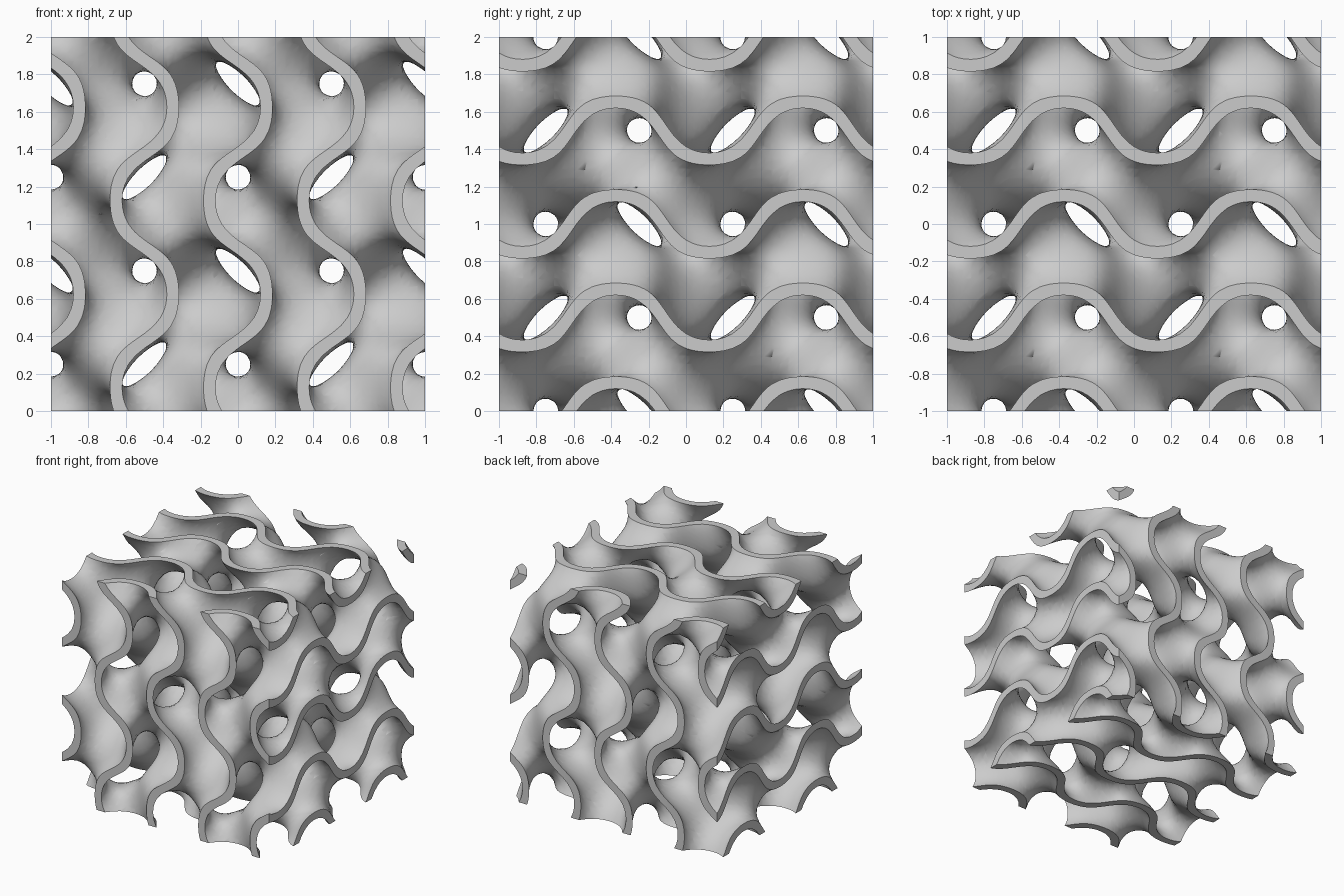
import bpy
import bmesh
from itertools import permutations, product
from math import sin, cos, tau
from mathutils import Vector

N = 24          # grid steps per period
LEVEL = 0.35    # half thickness of the wall, as a field value

if "Cube" in bpy.data.objects:
    bpy.data.objects.remove(bpy.data.objects["Cube"], do_unlink=True)


def field(p):
    """Periodic lattice function; the wall lies where it is near zero."""
    sx, sy, sz = (sin(tau * c) for c in p)
    cx, cy, cz = (cos(tau * c) for c in p)
    return sx * cy + sy * cz + sz * cx + cx * cy * cz - sx * sy * sz


def gradient(p):
    e = 0.001
    steps = (Vector((e, 0, 0)), Vector((0, e, 0)), Vector((0, 0, e)))
    return Vector([field(p + d) - field(p - d) for d in steps])


values = {k: field([c / N for c in k]) for k in product(range(N + 1), repeat=3)}
crossings = {}


def crossing(a, b, level):
    """Point on the grid edge a-b where the field equals the level."""
    key = (min(a, b), max(a, b), level)
    if key not in crossings:
        lo, hi = Vector(key[0]) / N, Vector(key[1]) / N
        rising = values[key[1]] > values[key[0]]
        for _ in range(12):
            mid = (lo + hi) / 2
            if (field(mid) > level) == rising:
                hi = mid
            else:
                lo = mid
        crossings[key] = (lo + hi) / 2
    return crossings[key]


def oriented(points, normal):
    """Wind a polygon so that it faces along the normal."""
    n = Vector()
    for i in range(1, len(points) - 1):
        n += (points[i] - points[0]).cross(points[i + 1] - points[0])
    return points if n.dot(normal) > 0 else points[::-1]


def slice_tetra(tet, level):
    above = [k for k in tet if values[k] > level]
    below = [k for k in tet if values[k] <= level]
    if not above or not below:
        return None
    if len(above) == 2:
        (a, b), (c, d) = above, below
        pairs = [(a, c), (a, d), (b, d), (b, c)]
    else:
        pairs = [(a, b) for a in above for b in below]
    points = [crossing(a, b, level) for a, b in pairs]
    middle = sum(points, Vector()) / len(points)
    return oriented(points, gradient(middle) * (1 if level > 0 else -1))


def clip_triangle(tri):
    """Part of a boundary triangle that lies inside the wall."""
    out = []
    for i, a in enumerate(tri):
        b = tri[(i + 1) % len(tri)]
        fa, fb = values[a], values[b]
        if abs(fa) <= LEVEL:
            out.append(Vector(a) / N)
        levels = [v for v in (LEVEL, -LEVEL) if (fa > v) != (fb > v)]
        out += [crossing(a, b, v) for v in sorted(levels, reverse=fa > fb)]
    return out


# Wall surfaces of one period, both sides
wall = []
for cell in product(range(N), repeat=3):
    for order in permutations(range(3)):
        corner = list(cell)
        tet = [cell]
        for axis in order:
            corner[axis] += 1
            tet.append(tuple(corner))
        for level in (LEVEL, -LEVEL):
            polygon = slice_tetra(tet, level)
            if polygon:
                wall.append(polygon)

# Repeat the period to fill the block
verts, faces, smooth = [], [], []


def add(points, offset, is_smooth):
    start = len(verts)
    verts.extend(p + offset for p in points)
    faces.append(range(start, len(verts)))
    smooth.append(is_smooth)


for offset in product((-1, 0), (-1, 0), (0, 1)):
    for polygon in wall:
        add(polygon, Vector(offset), True)

# Flat cut rims on the six sides of the block
low = Vector((-1, -1, 0))
for axis in range(3):
    u, v = (axis + 1) % 3, (axis + 2) % 3
    for i, j in product(range(N), repeat=2):
        for path in ((u, v), (v, u)):
            corner = [0, 0, 0]
            corner[u], corner[v] = i, j
            tri = [tuple(corner)]
            for step in path:
                corner[step] += 1
                tri.append(tuple(corner))
            points = clip_triangle(tri)
            if len(points) < 3:
                continue
            for side, a, b in product((0, 2), (0, 1), (0, 1)):
                offset = low.copy()
                offset[axis] += side
                offset[u] += a
                offset[v] += b
                normal = Vector()
                normal[axis] = side - 1
                add(oriented(points, normal), offset, False)

mesh = bpy.data.meshes.new("lattice_block")
mesh.from_pydata(verts, [], faces)
mesh.polygons.foreach_set("use_smooth", smooth)

# Weld the pieces, then collapse slivers away from the rims
bm = bmesh.new()
bm.from_mesh(mesh)
bmesh.ops.remove_doubles(bm, verts=bm.verts[:], dist=0.0001)
inner = [v for v in bm.verts
         if max(abs(v.co.x), abs(v.co.y), abs(v.co.z - 1)) < 0.999]
bmesh.ops.remove_doubles(bm, verts=inner, dist=0.009)
bm.to_mesh(mesh)
bm.free()

grey = bpy.data.materials.new("light_grey")
grey.use_nodes = True
grey.diffuse_color = (0.6, 0.6, 0.6, 1)
grey.node_tree.nodes["Principled BSDF"].inputs["Base Color"].default_value = (0.6, 0.6, 0.6, 1)
mesh.materials.append(grey)
block = bpy.data.objects.new("lattice_block", mesh)
bpy.context.collection.objects.link(block)
